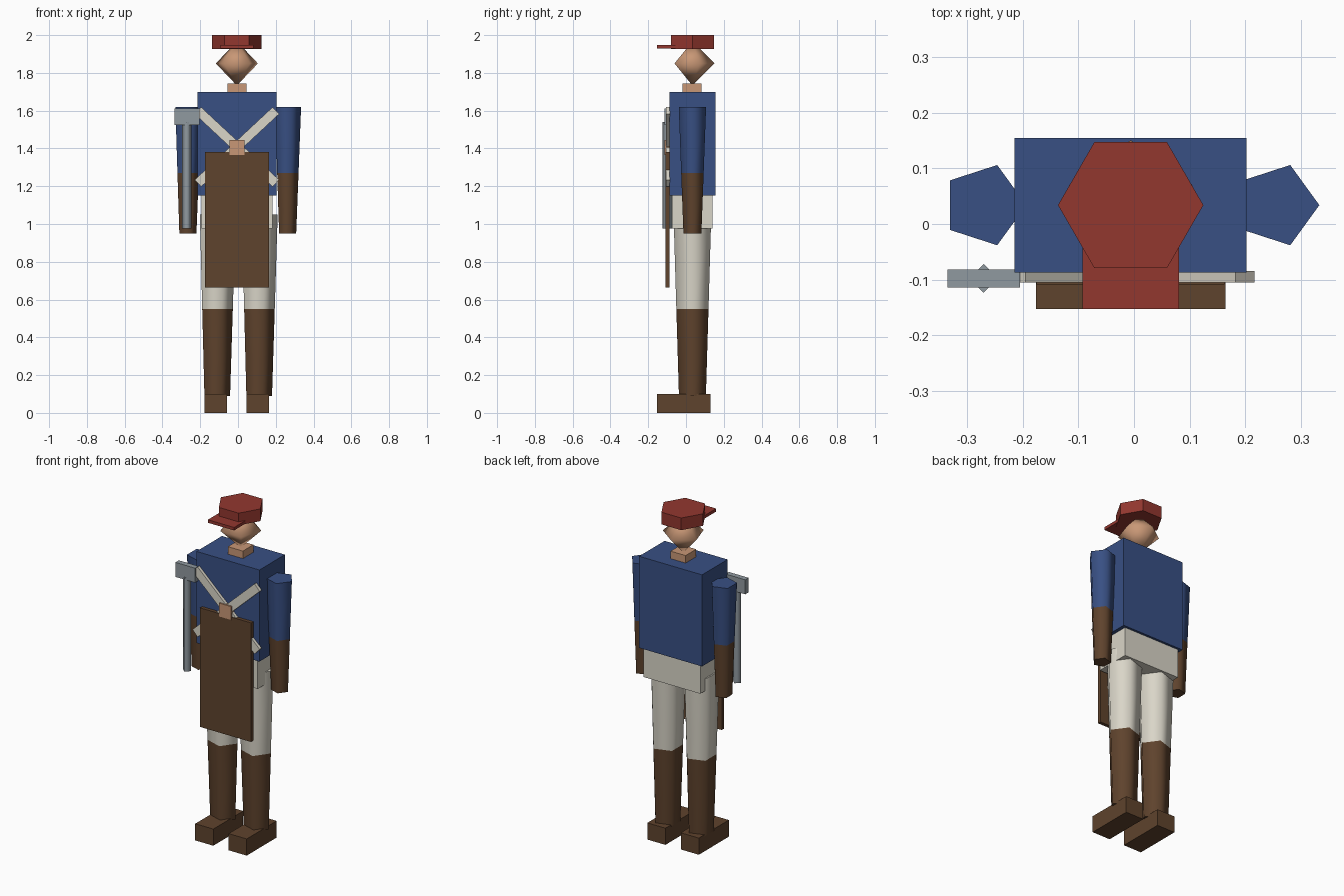
import bpy, bmesh, math
from mathutils import Matrix, Vector

old = bpy.data.objects.get("Cube")
if old:
    bpy.data.objects.remove(old, do_unlink=True)


def material(name, rgb):
    m = bpy.data.materials.new(name)
    m.use_nodes = True
    m.diffuse_color = (*rgb, 1)
    m.node_tree.nodes["Principled BSDF"].inputs["Base Color"].default_value = (*rgb, 1)
    return m


BLUE = material("blue_cloth", (.040, .080, .230))
WHITE = material("white_cloth", (.70, .67, .58))
BROWN = material("brown_leather", (.114, .056, .026))
SKIN = material("skin", (.58, .31, .18))
RED = material("red_cap", (.29, .038, .028))
STEEL = material("steel", (.28, .32, .35))

CX, CY = -.006, .034  # body axis


def finish(bm, name, *mats):
    bmesh.ops.recalc_face_normals(bm, faces=bm.faces)
    me = bpy.data.meshes.new(name)
    bm.to_mesh(me)
    bm.free()
    for m in mats:
        me.materials.append(m)
    ob = bpy.data.objects.new(name, me)
    bpy.context.collection.objects.link(ob)
    return ob


def box(name, mat, x, y, z, tilt=0):
    """Box from (min, max) pairs, optionally tilted about y."""
    bm = bmesh.new()
    bmesh.ops.create_cube(bm, size=1)
    size = Vector([b - a for a, b in (x, y, z)])
    mid = Vector([(a + b) / 2 for a, b in (x, y, z)])
    bm.transform(Matrix.Translation(mid) @ Matrix.Rotation(tilt, 4, 'Y')
                 @ Matrix.Diagonal((*size, 1)))
    return finish(bm, name, mat)


def column(name, sides, centre, rings, mats, smooth=True):
    """Stack of polygon rings (z, radius), one material per segment."""
    bm = bmesh.new()
    loops = []
    for z, r in rings:
        angles = [math.tau * i / sides for i in range(sides)]
        loops.append([bm.verts.new((centre[0] + r * math.cos(a),
                                    centre[1] + r * math.sin(a), z)) for a in angles])
    for s, (lo, hi) in enumerate(zip(loops, loops[1:])):
        for i in range(sides):
            j = (i + 1) % sides
            f = bm.faces.new((lo[i], lo[j], hi[j], hi[i]))
            f.smooth = smooth
            f.material_index = s
    for loop, index in ((loops[0], 0), (loops[-1], len(mats) - 1)):
        cap = bm.faces.new(loop)
        cap.material_index = index
        for e in cap.edges:
            e.smooth = False
    return finish(bm, name, *mats)


# Coat, hips and neck
box("torso", BLUE, (-.215, .203), (-.087, .155), (1.15, 1.70))
box("hips", WHITE, (-.194, .182), (-.073, .141), (.975, 1.16))
box("neck", SKIN, (-.055, .045), (-.018, .082), (1.68, 1.745))

# Limbs
for side, sign in (("left", 1), ("right", -1)):
    leg_x = CX + sign * .111
    arm_x = CX + sign * .264
    column(side + "_leg", 5, (leg_x, CY),
           [(.09, .075), (.55, .0895), (1.05, .105)], [BROWN, WHITE])
    box(side + "_foot", BROWN, (leg_x - .06, leg_x + .06), (-.153, .131), (0, .1))
    column(side + "_arm", 5, (arm_x, CY),
           [(.95, .05), (1.27, .0625), (1.62, .076)], [BROWN, BLUE])

# Head: five-sided double cone
bm = bmesh.new()
bmesh.ops.create_uvsphere(bm, u_segments=5, v_segments=2, radius=.117)
bm.transform(Matrix.Translation((CX, CY, 1.85)))
for f in bm.faces:
    f.smooth = True
finish(bm, "head", SKIN)

# Cap
column("cap_crown", 6, (CX, CY), [(1.927, .131), (2.0, .131)], [RED], smooth=False)
box("cap_visor", RED, (-.093, .081), (-.153, .03), (1.93, 1.948))

# Crossed chest straps
for name, sign in (("strap_a", 1), ("strap_b", -1)):
    box(name, WHITE, (CX - .282, CX + .282), (-.105, -.085), (1.383, 1.433),
        tilt=sign * math.radians(43))

# Front board and its buckle
box("apron_board", BROWN, (-.176, .163), (-.109, -.088), (.665, 1.38))
box("buckle", SKIN, (-.046, .034), (-.114, -.086), (1.365, 1.445))

# Hammer
column("hammer_handle", 4, (-.271, -.098), [(.977, .026), (1.54, .026)], [STEEL])
box("hammer_head", STEEL, (-.336, -.205), (-.114, -.082), (1.525, 1.612))
